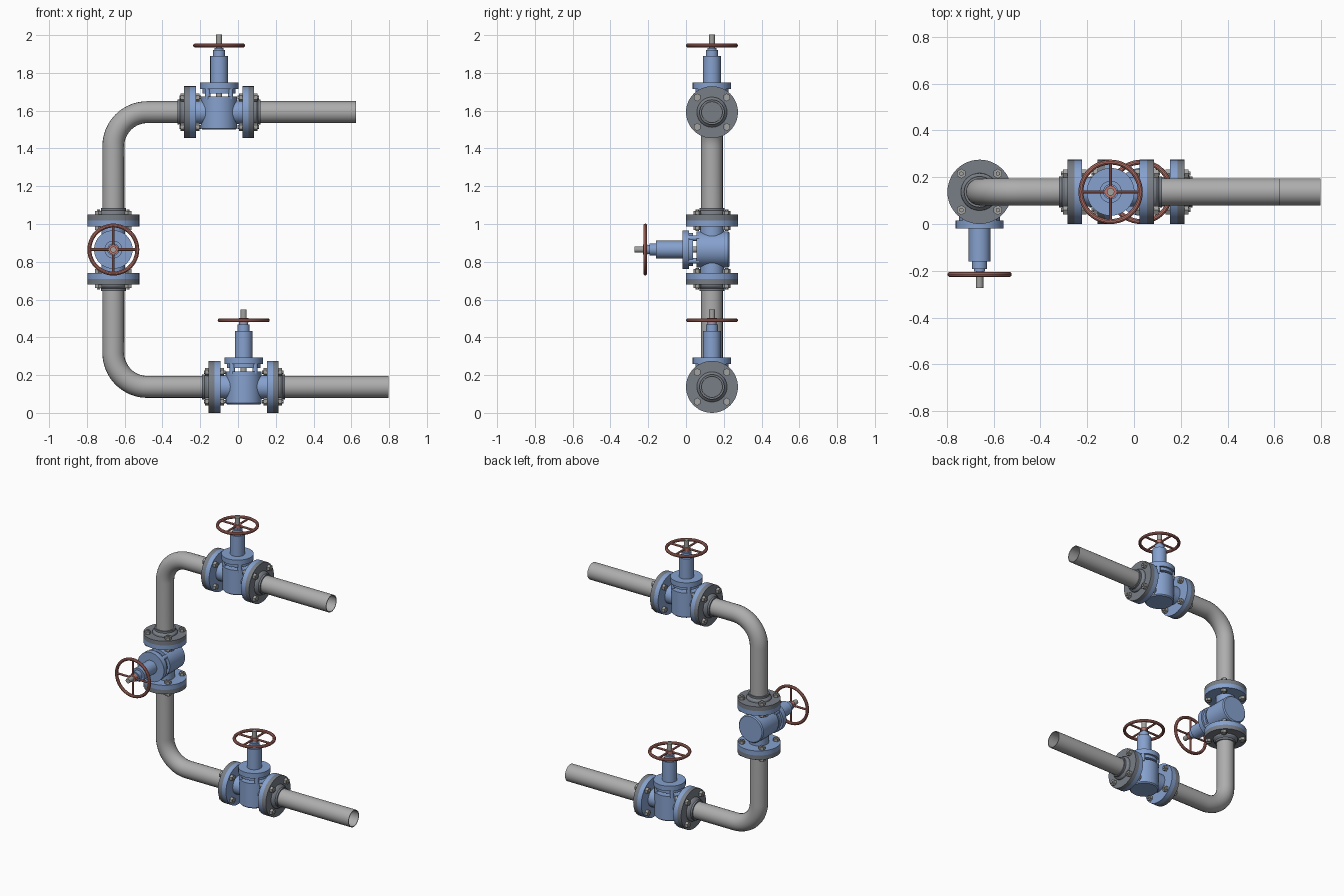
import bpy, bmesh
from math import pi, cos, sin, radians
from mathutils import Matrix, Vector

cube = bpy.data.objects.get("Cube")
if cube:
    bpy.data.objects.remove(cube, do_unlink=True)


def material(name, rgb):
    m = bpy.data.materials.new(name)
    m.use_nodes = True
    m.diffuse_color = (*rgb, 1)
    m.node_tree.nodes["Principled BSDF"].inputs["Base Color"].default_value = (*rgb, 1)
    return m


PIPE = material("pipe grey", (0.42, 0.42, 0.42))
FLANGE = material("dark flange grey", (0.19, 0.21, 0.24))
BLUE = material("valve blue", (0.24, 0.36, 0.62))
RED = material("wheel red", (0.5, 0.18, 0.15))
STEEL = material("bolt steel", (0.36, 0.36, 0.35))

I = Matrix.Identity(4)
ALONG_X = Matrix.Rotation(pi / 2, 4, 'Y')
ALONG_Y = Matrix.Rotation(-pi / 2, 4, 'X')


def move(x, y, z):
    return Matrix.Translation((x, y, z))


def revolve(name, profile, mat, places, world=I, segs=40, closed=False):
    """Turn a (radius, height) profile around z and copy it to every place."""
    bm = bmesh.new()
    for place in places:
        rings = [[bm.verts.new(world @ place @ Vector((r * cos(a), r * sin(a), h)))
                  for a in (2 * pi * i / segs for i in range(segs))] for r, h in profile]
        pairs = list(zip(rings, rings[1:]))
        if closed:
            pairs.append((rings[-1], rings[0]))
        else:
            bm.faces.new(rings[0][::-1])
            bm.faces.new(rings[-1])
        for low, high in pairs:
            for i in range(segs):
                j = (i + 1) % segs
                bm.faces.new((low[i], low[j], high[j], high[i]))
    bmesh.ops.recalc_face_normals(bm, faces=bm.faces)
    for f in bm.faces:
        f.smooth = True
    for e in bm.edges:
        e.smooth = e.calc_face_angle(0) < radians(32)
    mesh = bpy.data.meshes.new(name)
    bm.to_mesh(mesh)
    bm.free()
    mesh.materials.append(mat)
    ob = bpy.data.objects.new(name, mesh)
    bpy.context.collection.objects.link(ob)
    return ob


def rod(r, a, b):
    return [(r, a), (r, b)]


def valve(tag, world):
    """Valve with its stem along local z and its pipe along local x."""
    def part(name, profile, mat, places=(I,), **kw):
        revolve(f"{tag}_{name}", profile, mat, places, world, **kw)

    both = [ALONG_X, Matrix.Rotation(pi, 4, 'Z') @ ALONG_X]
    # body, side necks and valve flanges
    part("body", [(0.088, -0.093), (0.095, -0.086), (0.095, 0.082)], BLUE)
    part("necks", rod(0.063, 0, 0.13), BLUE, both)
    part("valve_flanges", rod(0.1375, 0.123, 0.155), BLUE, both, segs=48)
    # pipe flanges with hubs
    part("pipe_flanges", [(0.1375, 0.155), (0.1375, 0.185), (0.08, 0.185),
                          (0.078, 0.195), (0.066, 0.207), (0.066, 0.22)], FLANGE, both, segs=48)
    # flange bolts with hexagonal heads
    b = 0.078
    bolts = [side @ move(sx * b, sy * b, 0.154) for side in both
             for sx in (-1, 1) for sy in (-1, 1)]
    part("bolts", [(0.01, -0.057), (0.01, -0.05), (0.021, -0.05), (0.021, -0.031),
                   (0.01, -0.031), (0.01, 0.031), (0.021, 0.031), (0.021, 0.05),
                   (0.01, 0.05), (0.01, 0.057)], STEEL, bolts, segs=6)
    # bonnet standing on four posts, with the stem housing
    p = 0.06
    part("bonnet_posts", rod(0.014, 0.07, 0.125), BLUE,
         [move(sx * p, sy * p, 0) for sx in (-1, 1) for sy in (-1, 1)], segs=12)
    part("bonnet", [(0.088, 0.1), (0.088, 0.122), (0.102, 0.122), (0.102, 0.157),
                    (0.047, 0.157), (0.047, 0.297), (0.032, 0.297), (0.032, 0.33),
                    (0.024, 0.33), (0.024, 0.34)], BLUE)
    part("stem", rod(0.016, 0.07, 0.411), STEEL, segs=24)
    # handwheel
    rim = [(0.127 + 0.0105 * cos(k * pi / 5), 0.353 + 0.0105 * sin(k * pi / 5)) for k in range(10)]
    part("handwheel_rim", rim, RED, segs=48, closed=True)
    part("handwheel_hub", rod(0.026, 0.342, 0.364), RED, segs=24)
    part("handwheel_spokes", rod(0.007, -0.125, 0.125), RED,
         [move(0, 0, 0.353) @ turn for turn in (ALONG_X, ALONG_Y)], segs=10)


Y, LOW, HIGH = 0.1375, 0.1375, 1.592
MID = (LOW + HIGH) / 2
RISER, LOW_X, HIGH_X = -0.66, 0.03, -0.1
R, BEND, REACH = 0.058, 0.18, 0.18

valve("lower_valve", move(LOW_X, Y, LOW))
valve("upper_valve", move(HIGH_X, Y, HIGH))
# the middle valve lies on its back, stem towards the front
lying = Matrix(((0, -1, 0), (0, 0, -1), (1, 0, 0))).to_4x4()
valve("middle_valve", move(RISER, Y, MID) @ lying)

# open outlet pipes
for name, x, z, end in (("lower_outlet_pipe", LOW_X, LOW, 0.798), ("upper_outlet_pipe", HIGH_X, HIGH, 0.625)):
    start = x + REACH
    revolve(name, [(R, start), (R, end), (R - 0.005, end), (R - 0.005, start)],
            PIPE, [move(0, Y, z) @ ALONG_X], closed=True)


def elbow_pipe(name, x_end, z, sign):
    """Pipe from a horizontal valve round a bend to the middle valve."""
    path = [(x_end, z)]
    for k in range(17):
        a = k * pi / 32
        path.append((RISER + BEND - BEND * sin(a), z + sign * (BEND - BEND * cos(a))))
    path.append((RISER, MID - sign * REACH))
    curve = bpy.data.curves.new(name, 'CURVE')
    curve.dimensions = '3D'
    curve.bevel_depth = R
    curve.bevel_resolution = 8
    curve.use_fill_caps = True
    spline = curve.splines.new('POLY')
    spline.points.add(len(path) - 1)
    for pt, (x, h) in zip(spline.points, path):
        pt.co = (x, Y, h, 1)
    curve.materials.append(PIPE)
    ob = bpy.data.objects.new(name, curve)
    bpy.context.collection.objects.link(ob)
    bpy.ops.object.select_all(action='DESELECT')
    ob.select_set(True)
    bpy.context.view_layer.objects.active = ob
    bpy.ops.object.convert(target='MESH')
    bpy.ops.object.shade_smooth_by_angle(angle=radians(32))


elbow_pipe("lower_elbow_pipe", LOW_X - REACH, LOW, 1)
elbow_pipe("upper_elbow_pipe", HIGH_X - REACH, HIGH, -1)
